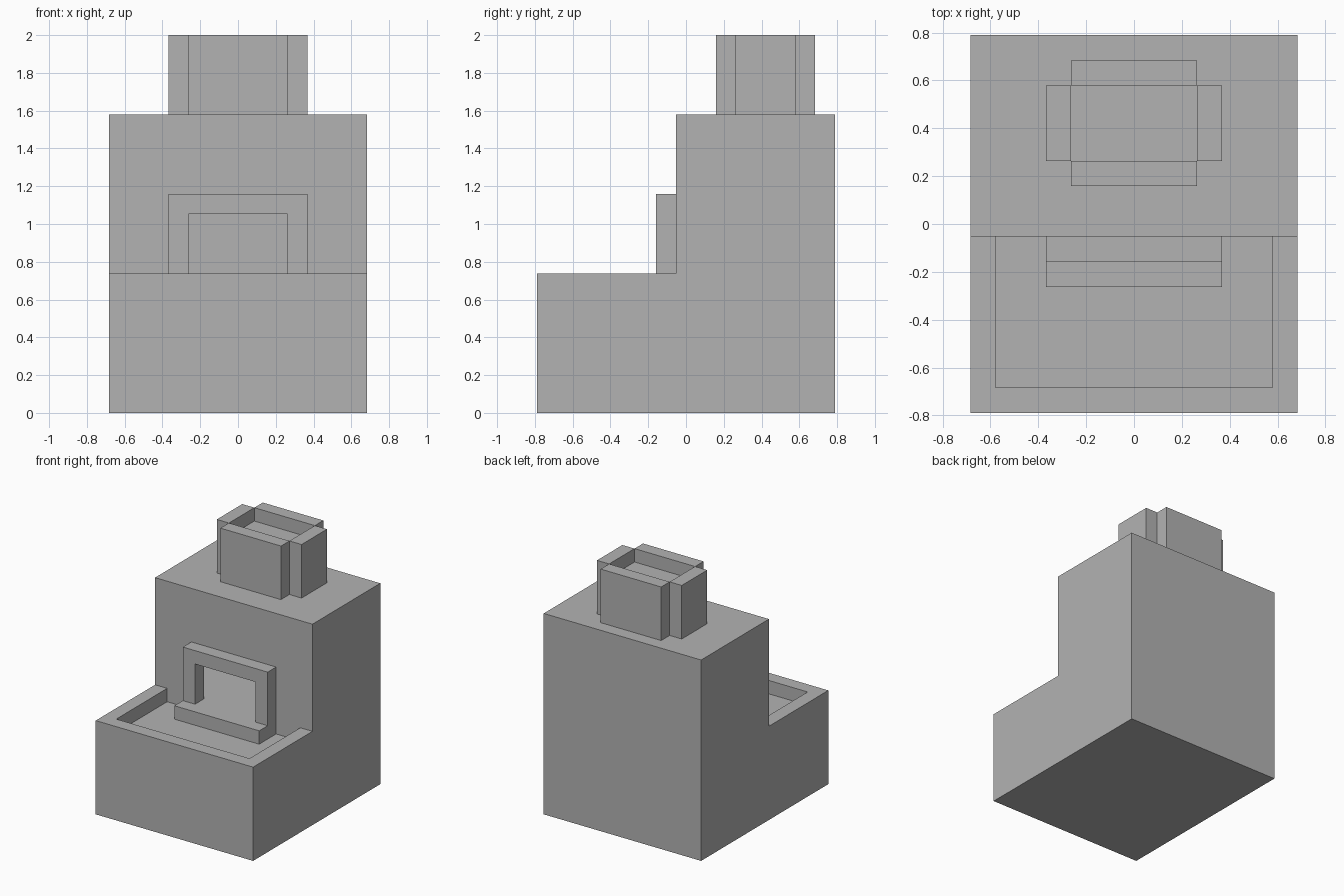
import bpy
import bmesh

if "Cube" in bpy.data.objects:
    bpy.data.objects.remove(bpy.data.objects["Cube"], do_unlink=True)

U = 2 / 19          # one brick unit
MID = 7.5           # half depth in units

stone = bpy.data.materials.new("grey_stone")
stone.use_nodes = True
GREY = (0.45, 0.45, 0.45, 1)
stone.diffuse_color = GREY
stone.node_tree.nodes["Principled BSDF"].inputs["Base Color"].default_value = GREY


def prism(name, outline, half_width):
    """Extrude a (depth, height) outline across x, in brick units."""
    bm = bmesh.new()
    verts = [bm.verts.new((-half_width * U, (y - MID) * U, z * U)) for y, z in outline]
    face = bm.faces.new(verts)
    ext = bmesh.ops.extrude_face_region(bm, geom=[face])
    moved = [v for v in ext["geom"] if isinstance(v, bmesh.types.BMVert)]
    bmesh.ops.translate(bm, verts=moved, vec=(2 * half_width * U, 0, 0))
    bmesh.ops.recalc_face_normals(bm, faces=bm.faces)
    mesh = bpy.data.meshes.new(name)
    bm.to_mesh(mesh)
    bm.free()
    mesh.materials.append(stone)
    obj = bpy.data.objects.new(name, mesh)
    bpy.context.collection.objects.link(obj)
    return obj


def block(name, half_width, y0, y1, z0, z1, x=0):
    obj = prism(name, [(y0, z0), (y1, z0), (y1, z1), (y0, z1)], half_width)
    obj.location.x = x * U
    return obj


def cut(target, cutter):
    mod = target.modifiers.new(cutter.name, "BOOLEAN")
    mod.operation = "DIFFERENCE"
    mod.solver = "EXACT"
    mod.object = cutter
    cutter.hide_render = True
    cutter.hide_set(True)


# Stepped body with a sunken front tray and a hollow firebox
body = prism("body", [(0, 0), (15, 0), (15, 15), (7, 15), (7, 7), (0, 7)], 6.5)
cut(body, block("tray_cutter", 5.5, 1, 7, 6, 8))
cut(body, block("firebox_cutter", 5.5, 7.04, 14, 7, 14))
cut(body, block("opening_cutter", 2.5, 6.5, 8, 7, 10))

# Hearth step and the surround of the opening
block("hearth", 3.5, 5, 7, 6, 7)
block("mantel", 3.5, 6, 7, 10, 11)
for side, sign in (("left", 1), ("right", -1)):
    block(side + "_jamb", 0.5, 6, 7, 7, 10, 3 * sign)

# Chimney: four panels around a slightly lower core
block("chimney_core", 2.5, 10, 13, 15, 18)
block("chimney_front", 2.5, 9, 10, 15, 19)
block("chimney_back", 2.5, 13, 14, 15, 19)
for side, sign in (("left", 1), ("right", -1)):
    block("chimney_" + side, 0.5, 10, 13, 15, 19, 3 * sign)

# Apply the cuts and drop the helpers
bpy.context.view_layer.update()
graph = bpy.context.evaluated_depsgraph_get()
carved = bpy.data.meshes.new_from_object(body.evaluated_get(graph))
body.modifiers.clear()
body.data = carved
for obj in [o for o in bpy.data.objects if o.name.endswith("_cutter")]:
    bpy.data.objects.remove(obj, do_unlink=True)
